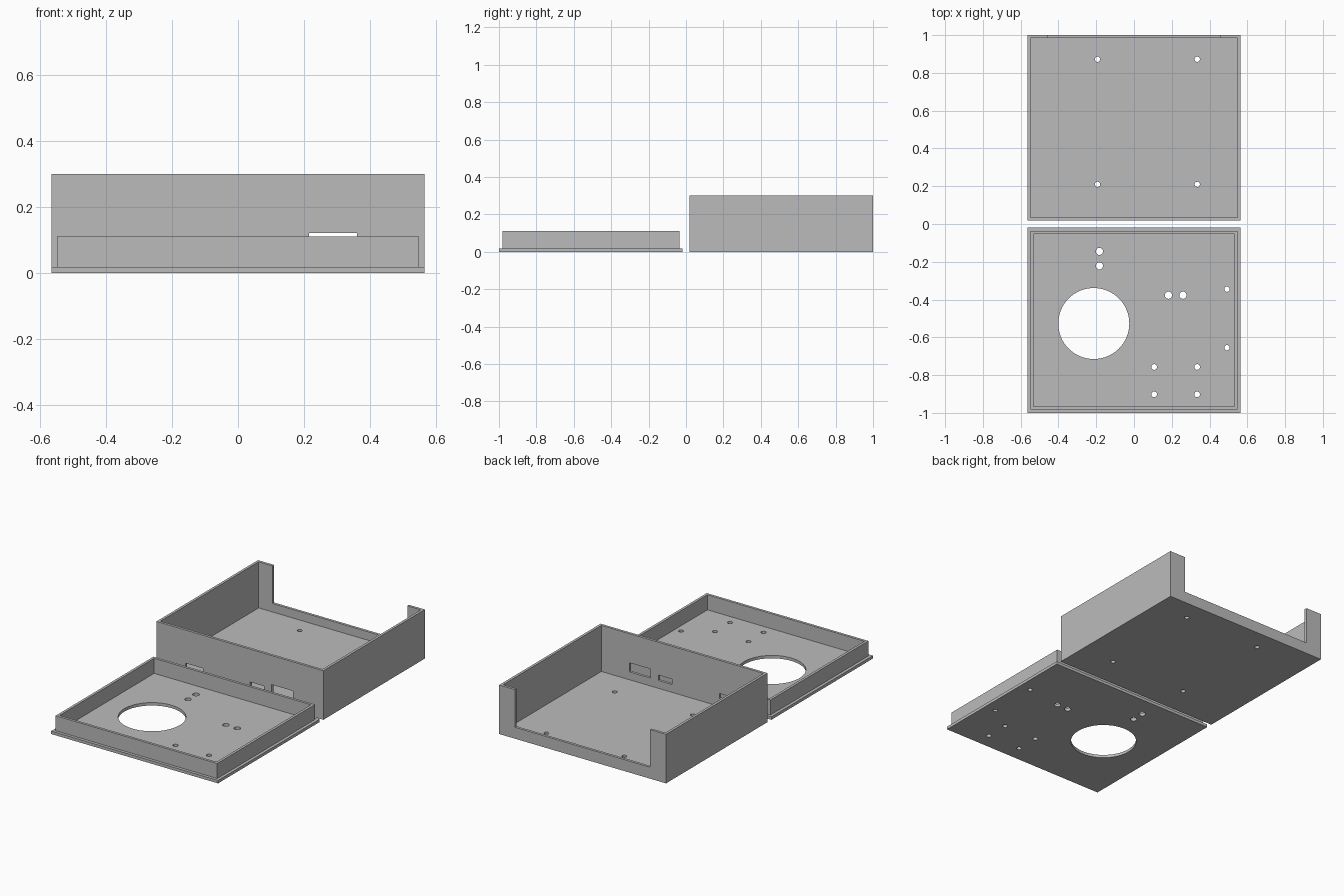
import bpy
import bmesh
from mathutils import Matrix, Vector

default = bpy.data.objects.get("Cube")
if default:
    bpy.data.objects.remove(default, do_unlink=True)

grey = bpy.data.materials.new("enclosure grey")
grey.use_nodes = True
grey.diffuse_color = (0.5, 0.5, 0.5, 1)
grey.node_tree.nodes["Principled BSDF"].inputs["Base Color"].default_value = (0.5, 0.5, 0.5, 1)


def add_object(name, bm):
    mesh = bpy.data.meshes.new(name)
    bm.to_mesh(mesh)
    bm.free()
    mesh.materials.append(grey)
    obj = bpy.data.objects.new(name, mesh)
    bpy.context.collection.objects.link(obj)
    return obj


def block(name, x, y, z):
    """Box given by its (min, max) extent on each axis."""
    low, high = Vector((x[0], y[0], z[0])), Vector((x[1], y[1], z[1]))
    bm = bmesh.new()
    place = Matrix.Translation((low + high) / 2) @ Matrix.Diagonal((high - low).to_4d())
    bmesh.ops.create_cube(bm, size=1, matrix=place)
    return add_object(name, bm)


def drill(x, y, radius, sides=24):
    """Upright cylinder that passes through a floor."""
    bm = bmesh.new()
    bmesh.ops.create_cone(bm, cap_ends=True, segments=sides, radius1=radius,
                          radius2=radius, depth=0.1,
                          matrix=Matrix.Translation((x, y, 0)))
    return add_object("drill", bm)


def combine(target, tool, operation="DIFFERENCE"):
    """Apply a boolean and discard the tool."""
    tool.hide_render = True
    mod = target.modifiers.new("cut", "BOOLEAN")
    mod.operation = operation
    mod.solver = "EXACT"
    mod.object = tool
    bpy.context.view_layer.objects.active = target
    bpy.ops.object.modifier_apply(modifier=mod.name)
    bpy.data.objects.remove(tool, do_unlink=True)


HALF = 0.565     # half width of both parts
GAP = 0.018      # half the gap between the parts
WALL = 0.016
FLOOR = 0.018

# Case: open tray
case = block("case_body", (-HALF, HALF), (GAP, 1), (0, 0.3))
combine(case, block("cavity", (WALL - HALF, HALF - WALL), (GAP + WALL, 1 - WALL), (FLOOR, 0.4)))

# Case: wide notch in the back wall
combine(case, block("notch", (-0.457, 0.457), (0.95, 1.1), (0.07, 0.4)))

# Case: connector slots in the front wall
for x, top in (((-0.368, -0.25), 0.097), ((0.07, 0.163), 0.099), ((0.215, 0.36), 0.122)):
    combine(case, block("slot", x, (0, 0.06), (0.066, top)))

# Case: four mounting holes
for x in (-0.193, 0.335):
    for y in (0.21, 0.872):
        combine(case, drill(x, y, 0.014))

# Lid: base plate with a raised rim
lid = block("lid", (-HALF, HALF), (-1, -GAP), (0, FLOOR))
rim = block("rim", (-0.547, 0.547), (-0.982, -0.036), (FLOOR / 2, 0.11))
combine(rim, block("cavity", (-0.531, 0.531), (-0.966, -0.052), (-0.1, 0.2)))
combine(lid, rim, "UNION")

# Lid: large round opening
combine(lid, drill(-0.213, -0.527, 0.188, 64))

# Lid: paired sensor holes
for x, y in ((-0.183, -0.145), (-0.183, -0.222), (0.182, -0.377), (0.259, -0.377)):
    combine(lid, drill(x, y, 0.019))

# Lid: screw holes
for y in (-0.345, -0.655):
    combine(lid, drill(0.492, y, 0.014))
for x in (0.107, 0.334):
    for y in (-0.757, -0.902):
        combine(lid, drill(x, y, 0.015))
